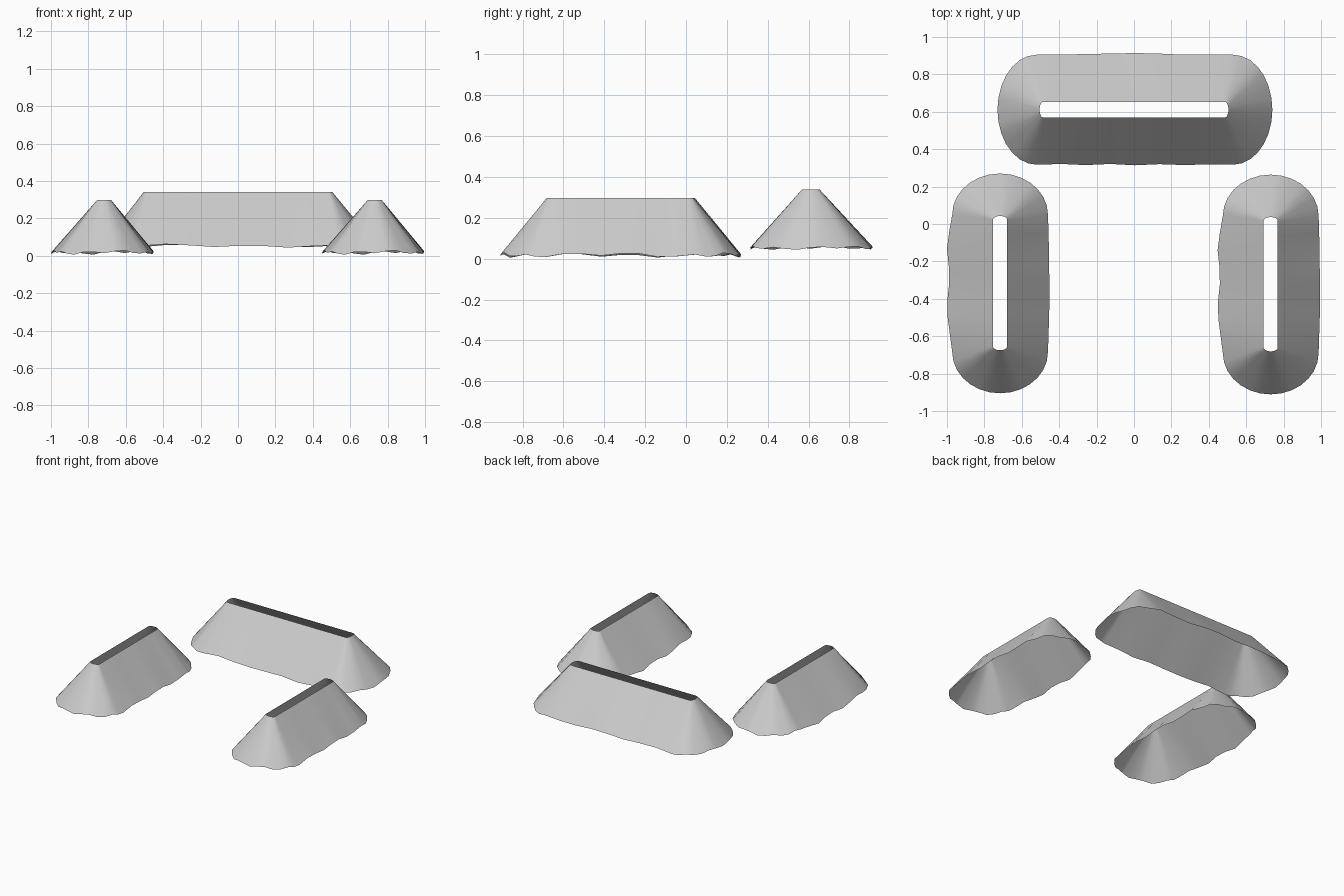
import bpy, bmesh
from math import sin, cos, pi

if "Cube" in bpy.data.objects:
    bpy.data.objects.remove(bpy.data.objects["Cube"])

CAP = 14  # segments in each rounded end


def loop(u0, u1, au, av, low, high):
    """Stadium outline: u runs along the mound, v across it.
    low/high are outward bulges spread evenly along the two long sides."""
    pts = []
    n = len(low) + 1
    for i in range(CAP + 1):                      # end at u1
        a = -pi / 2 + pi * i / CAP
        pts.append((u1 + au * cos(a), av * sin(a)))
    for i, b in enumerate(high):                  # high v side
        pts.append((u1 + (u0 - u1) * (i + 1) / n, av + b))
    for i in range(CAP + 1):                      # end at u0
        a = pi / 2 + pi * i / CAP
        pts.append((u0 + au * cos(a), av * sin(a)))
    for i, b in enumerate(low):                   # low v side
        pts.append((u0 + (u1 - u0) * (i + 1) / n, -av + -b))
    return pts


def mound(name, top, base, z_top, z_base, wave, place):
    """Sloping open shell between a slot at the top and a ragged base."""
    bm = bmesh.new()
    rings = [[], [], []]
    for i, ((tu, tv), (bu, bv)) in enumerate(zip(top, base)):
        zb = z_base + wave * (0.6 * sin(i * 1.9) + 0.4 * sin(i * 0.7 + 1))
        for ring, t in zip(rings, (0, 0.6, 1)):
            x, y = place(tu + (bu - tu) * t, tv + (bv - tv) * t)
            ring.append(bm.verts.new((x, y, z_top + (zb - z_top) * t)))
    n = len(top)
    for a, b in zip(rings, rings[1:]):
        for i in range(n):
            j = (i + 1) % n
            bm.faces.new((a[i], b[i], b[j], a[j]))
    bm.normal_update()
    if sum(f.normal.z for f in bm.faces) < 0:
        bmesh.ops.reverse_faces(bm, faces=bm.faces[:])
    me = bpy.data.meshes.new(name)
    bm.to_mesh(me)
    bm.free()
    for p in me.polygons:
        p.use_smooth = True
    ob = bpy.data.objects.new(name, me)
    bpy.context.collection.objects.link(ob)
    return ob


flat = [0] * 7

# Side mounds: the same bank used twice, running front to back
side_top = loop(-0.655, 0.023, 0.02, 0.0375, flat, flat)
side_base = loop(-0.685, 0.05, 0.22, 0.256,
                 [0.012, 0.024, 0.026, 0.016, 0.018, 0.028, 0.016],
                 [0.003, 0.005, 0.006, 0.008, 0.008, 0.006, 0.003])
for name, cx, dy in (("left_mound", -0.716, 0.0), ("right_mound", 0.731, -0.006)):
    mound(name, side_top, side_base, 0.298, 0.018, 0.013,
          lambda u, v: (cx + v, dy + u))

# Rear mound: longer and slightly taller, running left to right
back_top = loop(-0.485, 0.485, 0.02, 0.042, flat, flat)
back_base = loop(-0.52, 0.53, 0.21, 0.294,
                 [-0.004, 0.002, -0.004, 0.003, -0.003, 0.002, -0.002],
                 [0.002, 0.0, 0.006, 0.009, 0.006, 0.004, 0.0])
mound("back_mound", back_top, back_base, 0.34, 0.053, 0.01,
      lambda u, v: (u, 0.611 + v))
